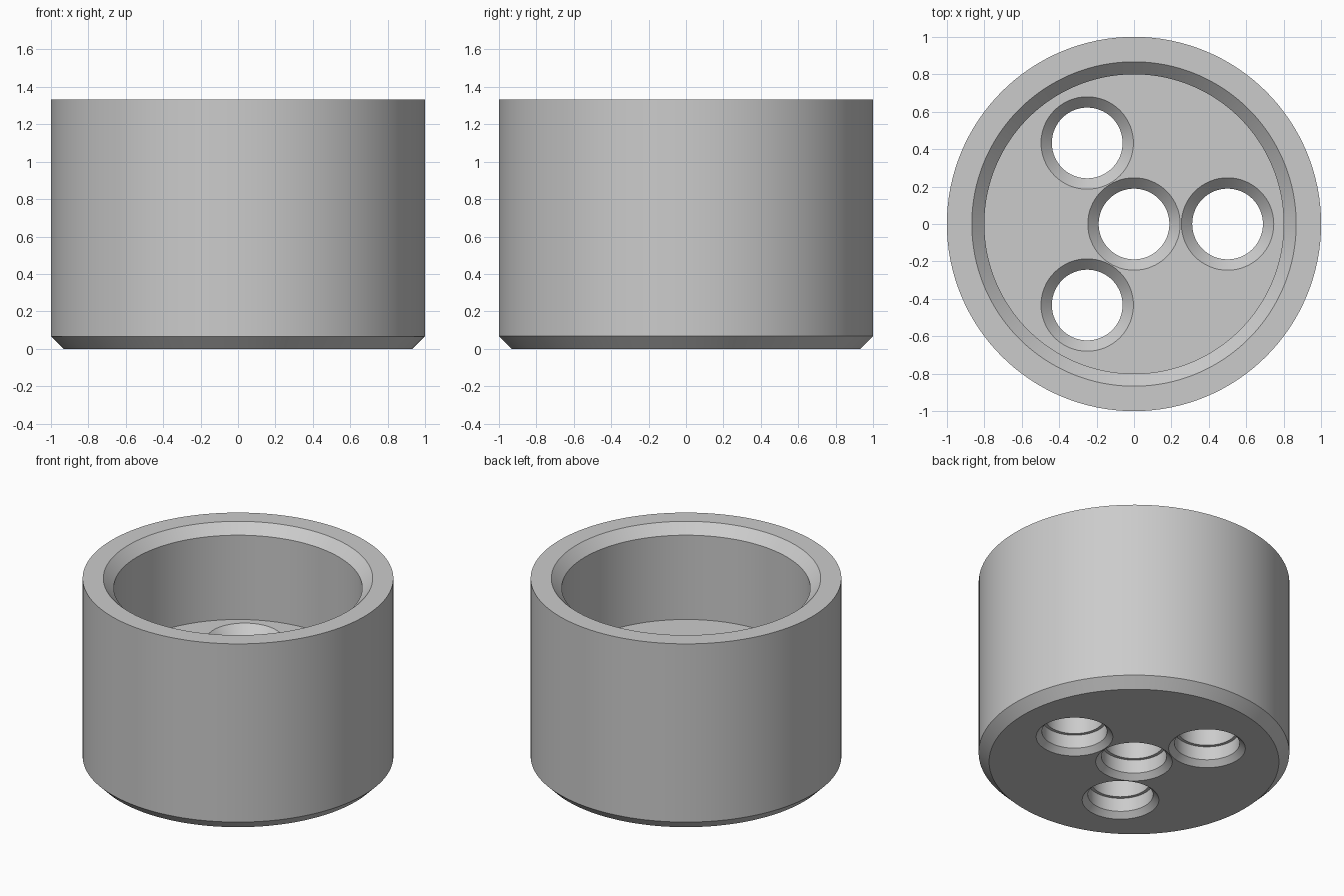
import bpy, bmesh, math

cube = bpy.data.objects.get("Cube")
if cube:
    bpy.data.objects.remove(cube, do_unlink=True)

HEIGHT, FLOOR, CHAMFER = 1.333, 0.667, 0.067

grey = bpy.data.materials.new("plain grey")
grey.use_nodes = True
colour = (0.60, 0.60, 0.60, 1)
grey.diffuse_color = colour
grey.node_tree.nodes["Principled BSDF"].inputs["Base Color"].default_value = colour


def turned(name, profile, steps, centre=(0, 0)):
    """Solid of revolution from (radius, height) points that start and end on the axis."""
    bm = bmesh.new()
    points = [bm.verts.new((r, 0, z)) for r, z in profile]
    edges = [bm.edges.new(pair) for pair in zip(points, points[1:])]
    bmesh.ops.spin(bm, geom=points + edges, cent=(0, 0, 0), axis=(0, 0, 1),
                   angle=math.tau, steps=steps)
    bmesh.ops.remove_doubles(bm, verts=bm.verts, dist=0.0001)
    # Merge the flat end fans into single faces
    bmesh.ops.dissolve_limit(bm, angle_limit=0.001, verts=bm.verts, edges=bm.edges)
    bmesh.ops.recalc_face_normals(bm, faces=bm.faces)
    mesh = bpy.data.meshes.new(name)
    bm.to_mesh(mesh)
    bm.free()
    mesh.materials.append(grey)
    obj = bpy.data.objects.new(name, mesh)
    obj.location = (*centre, 0)
    bpy.context.collection.objects.link(obj)
    return obj


# Cup with a thick floor, chamfered foot and chamfered mouth
cup = turned("cup_body", [
    (0, 0), (1 - CHAMFER, 0), (1, CHAMFER), (1, HEIGHT),
    (0.867, HEIGHT), (0.8, HEIGHT - CHAMFER), (0.8, FLOOR), (0, FLOOR)], 128)

# Stepped floor holes, chamfered at both ends: one central, three around it
WIDE, BORE, NARROW, OVER = 0.247, 0.21, 0.189, 0.1
hole_profile = [
    (0, -OVER), (WIDE, -OVER), (WIDE, 0), (BORE, 0.037), (BORE, 0.133),
    (NARROW, 0.133), (NARROW, FLOOR - 0.06), (WIDE, FLOOR),
    (WIDE, FLOOR + OVER), (0, FLOOR + OVER)]
centres = [(0, 0)] + [(0.5 * math.cos(a), 0.5 * math.sin(a))
                      for a in (0, math.tau / 3, -math.tau / 3)]

bpy.context.view_layer.objects.active = cup
for centre in centres:
    cutter = turned("hole_cutter", hole_profile, 64, centre)
    cutter.hide_render = True
    cut = cup.modifiers.new("floor_hole", "BOOLEAN")
    cut.operation = "DIFFERENCE"
    cut.solver = "EXACT"
    cut.object = cutter
    bpy.ops.object.modifier_apply(modifier=cut.name)
    bpy.data.objects.remove(cutter, do_unlink=True)

# Smooth walls with crisp rims
bpy.ops.object.select_all(action="DESELECT")
cup.select_set(True)
bpy.ops.object.shade_smooth_by_angle(angle=math.radians(25))
